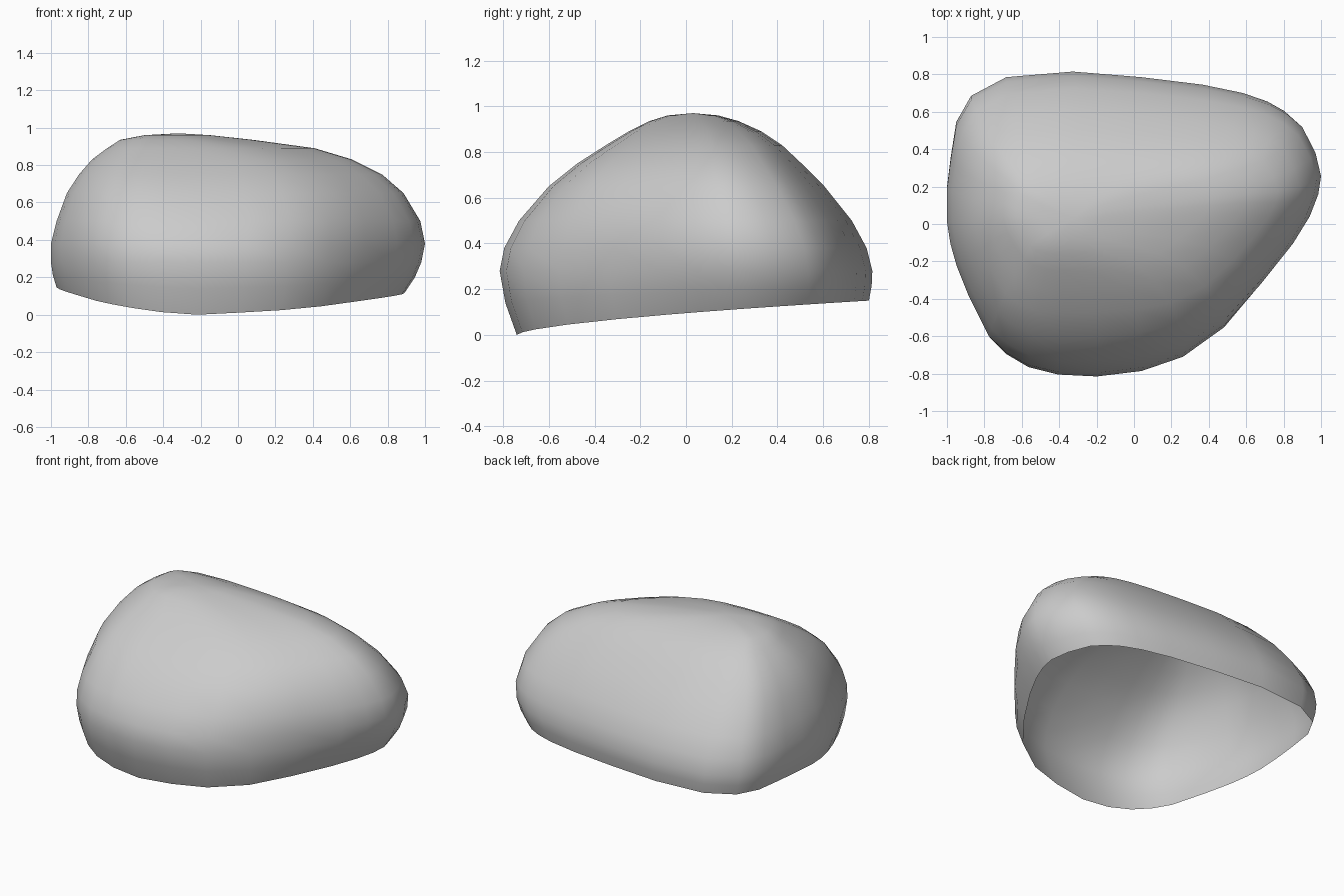
import bpy, bmesh, math

if "Cube" in bpy.data.objects:
    bpy.data.objects.remove(bpy.data.objects["Cube"])

# plan outline at the widest level
OUTLINE = [(-1, .2), (-.98, .36), (-.95, .55), (-.87, .69), (-.68, .79), (-.32, .82),
           (.05, .79), (.38, .75), (.6, .705), (.73, .66), (.82, .61), (.9, .54),
           (.97, .4), (1, .27), (.985, .17), (.94, .05), (.85, -.1), (.68, -.32),
           (.49, -.54), (.27, -.7), (.05, -.78), (-.19, -.81), (-.4, -.8), (-.56, -.76),
           (-.68, -.69), (-.77, -.6), (-.88, -.38), (-.945, -.22), (-.98, -.1), (-1, .02)]

# z, x min, x max, y min, y max, front-right bulge, front-left bulge
LEVELS = [(.28, -1, .98, -.815, .815, .01, 0), (.38, -1, 1, -.795, .79, .0, .01),
          (.5, -.97, .975, -.73, .725, .02, .025), (.65, -.915, .885, -.6, .605, .03, .035),
          (.75, -.85, .77, -.475, .505, .03, .035), (.83, -.78, .61, -.35, .42, .02, .03),
          (.89, -.7, .41, -.25, .33, .01, .02), (.935, -.63, .08, -.16, .23, 0, .01),
          (.96, -.5, -.15, -.08, .14, 0, 0)]
RIM = (-.97, .89, -.74, .80, .045, 0)
LOW = (-.99, .945, -.79, .812, .03, 0)


def rim_height(x, y):
    t = max(0, (y + .74) / 1.54)
    h = .15 * t ** .62 + .07 * max(0, -x - .3) * min(1, (1 - t) * 2.5)
    return max(0, h)


def section(x0, x1, y0, y1, right, left):
    points = []
    for x, y in OUTLINE:
        px = x0 + (x + 1) / 2 * (x1 - x0)
        py = y0 + (y + .81) / 1.63 * (y1 - y0)
        # fuller front corners, kept inside the section's limits
        r = math.hypot(x, y)
        w = max(0, -y) * abs(x) * 2 / r ** 2
        b = w * (right if x > 0 else left) * .7
        px += math.copysign(b, x)
        py -= b
        points.append((min(x1, max(x0, px)), min(y1, max(y0, py))))
    return points


bm = bmesh.new()
rim = section(*RIM)
heights = [rim_height(x, y) for x, y in rim]
rings = [[bm.verts.new((x, y, h)) for (x, y), h in zip(rim, heights)],
         [bm.verts.new((x, y, (h + .28) / 2)) for (x, y), h in zip(section(*LOW), heights)]]
for z, *box in LEVELS:
    rings.append([bm.verts.new((x, y, z)) for x, y in section(*box)])

# skin the sections and close the crown, leaving the underside open
n = len(OUTLINE)
for a, b in zip(rings, rings[1:]):
    for i in range(n):
        j = (i + 1) % n
        bm.faces.new((a[i], a[j], b[j], b[i]))
top = bm.verts.new((-.32, .03, .97))
for i in range(n):
    bm.faces.new((rings[-1][i], rings[-1][(i + 1) % n], top))
bmesh.ops.recalc_face_normals(bm, faces=bm.faces)
if sum(f.normal.z * f.calc_area() for f in bm.faces) < 0:
    bmesh.ops.reverse_faces(bm, faces=bm.faces)
for f in bm.faces:
    f.smooth = True

mesh = bpy.data.meshes.new("domed_shell")
bm.to_mesh(mesh)
bm.free()
shell = bpy.data.objects.new("domed_shell", mesh)
bpy.context.collection.objects.link(shell)
